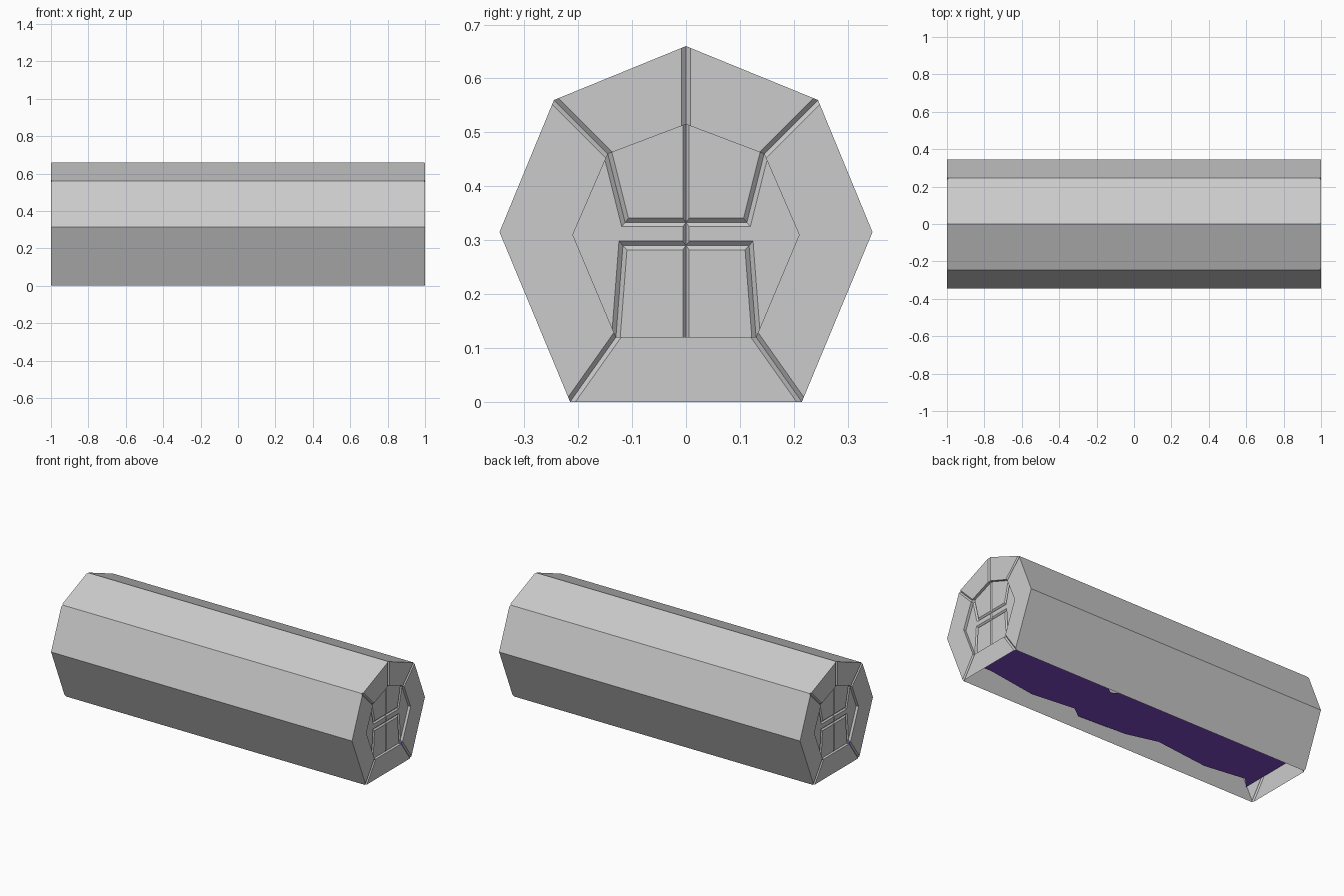
import bpy, bmesh
from mathutils import Vector

if "Cube" in bpy.data.objects:
    bpy.data.objects.remove(bpy.data.objects["Cube"])

DEPTH = 0.008          # groove depth in the end caps
RECESS = 0.016         # how far the inner cap panels sit back
W, T = 0.008, 0.006    # half widths of the wide and thin grooves

# Named points (y, z) on one half of the end cap
P = dict(
    top=(0, .66), shoulder=(.245, .56), side=(.346, .315), foot=(.215, 0), base=(0, 0),
    itop=(0, .515), ishoulder=(.145, .46), iside=(.21, .31), ifoot=(.13, .12), ibase=(0, .12),
    bar_hi=(.113, .333), bar_hi0=(0, .333), bar_lo=(.117, .29), bar_lo0=(0, .29))

# Panels: setback, then (point, kind of the edge that follows):
# groove width, 0 = flush, 's' = step to the inner panels, 'w' = outer wall
PANELS = [
    (0, [('top', 'w'), ('shoulder', W), ('ishoulder', 's'), ('itop', W)]),
    (0, [('shoulder', 'w'), ('side', 'w'), ('foot', W), ('ifoot', 's'), ('iside', 's'),
         ('ishoulder', W)]),
    (0, [('foot', 0), ('base', 0), ('ibase', 's'), ('ifoot', W)]),
    (RECESS, [('itop', 0), ('ishoulder', W), ('bar_hi', W), ('bar_hi0', T)]),
    (RECESS, [('ishoulder', 0), ('iside', 0), ('ifoot', W), ('bar_lo', W), ('bar_lo0', T),
              ('bar_hi0', W), ('bar_hi', W)]),
    (RECESS, [('ibase', 0), ('ifoot', W), ('bar_lo', W), ('bar_lo0', T)]),
]


def make_object(name, bm):
    mesh = bpy.data.meshes.new(name)
    bm.to_mesh(mesh)
    bm.free()
    ob = bpy.data.objects.new(name, mesh)
    bpy.context.collection.objects.link(ob)
    return ob


def inset(points, widths):
    """Offset every edge of a clockwise or anticlockwise polygon inward by its own width."""
    n = len(points)
    area = sum(points[i].cross(points[(i + 1) % n]) for i in range(n))
    sign = 1 if area > 0 else -1
    lines = []
    for i in range(n):
        d = (points[(i + 1) % n] - points[i]).normalized()
        lines.append((points[i] + Vector((-d.y, d.x)) * sign * widths[i], d))
    out = []
    for i in range(n):
        (a, d), (b, e) = lines[i - 1], lines[i]
        out.append(a + d * ((b - a).cross(e) / d.cross(e)))
    return out


# Shell: grooved end caps and outer walls, open underneath
bm = bmesh.new()


def face(coords):
    bm.faces.new([bm.verts.new(c) for c in coords])


for back, panel in PANELS:
    pts = [Vector(P[k]) for k, _ in panel]
    kinds = [k for _, k in panel]
    hi = inset(pts, [0 if isinstance(k, str) else k for k in kinds])
    n = len(pts)
    for m in (1, -1):
        def at(s, p, drop=0):
            return (s * (1 - back - drop), m * p.x, p.y)
        for s in (1, -1):
            face([at(s, p) for p in hi])
        for i, k in enumerate(kinds):
            j = (i + 1) % n
            if k == 'w':      # long wall with notches where the grooves run out
                face([at(-1, pts[i], DEPTH), at(-1, hi[i]), at(-1, hi[j]), at(-1, pts[j], DEPTH),
                      at(1, pts[j], DEPTH), at(1, hi[j]), at(1, hi[i]), at(1, pts[i], DEPTH)])
                continue
            for s in (1, -1):
                if k == 's':  # step down to the inner panels
                    face([at(s, hi[i]), at(s, hi[j]), at(s, hi[j], RECESS), at(s, hi[i], RECESS)])
                elif k:       # sloping groove flank
                    face([at(s, pts[i], DEPTH), at(s, pts[j], DEPTH), at(s, hi[j]), at(s, hi[i])])
bmesh.ops.remove_doubles(bm, verts=bm.verts[:], dist=1e-5)
bmesh.ops.recalc_face_normals(bm, faces=bm.faces[:])
make_object("seven_sided_shell", bm)

# Flat floor inside with uneven long edges, (x, y) for each side
FRONT = [(-.99, -.258), (-.93, -.195), (-.68, -.23), (-.33, -.19), (-.14, -.24),
         (.17, -.255), (.24, -.205), (.51, -.235), (.83, -.185), (.99, -.19)]
BACK = [(.99, .25), (.8, .2), (.5, .22), (.3, .12), (.2, .045), (.08, .12),
        (-.2, .22), (-.6, .19), (-.99, .25)]
bm = bmesh.new()
bm.faces.new([bm.verts.new((x, y, .11)) for x, y in FRONT + BACK])
floor = make_object("uneven_edged_floor", bm)
mat = bpy.data.materials.new("purple")
mat.diffuse_color = (.22, .07, .58, 1)
mat.use_nodes = True
mat.node_tree.nodes["Principled BSDF"].inputs["Base Color"].default_value = mat.diffuse_color
floor.data.materials.append(mat)
